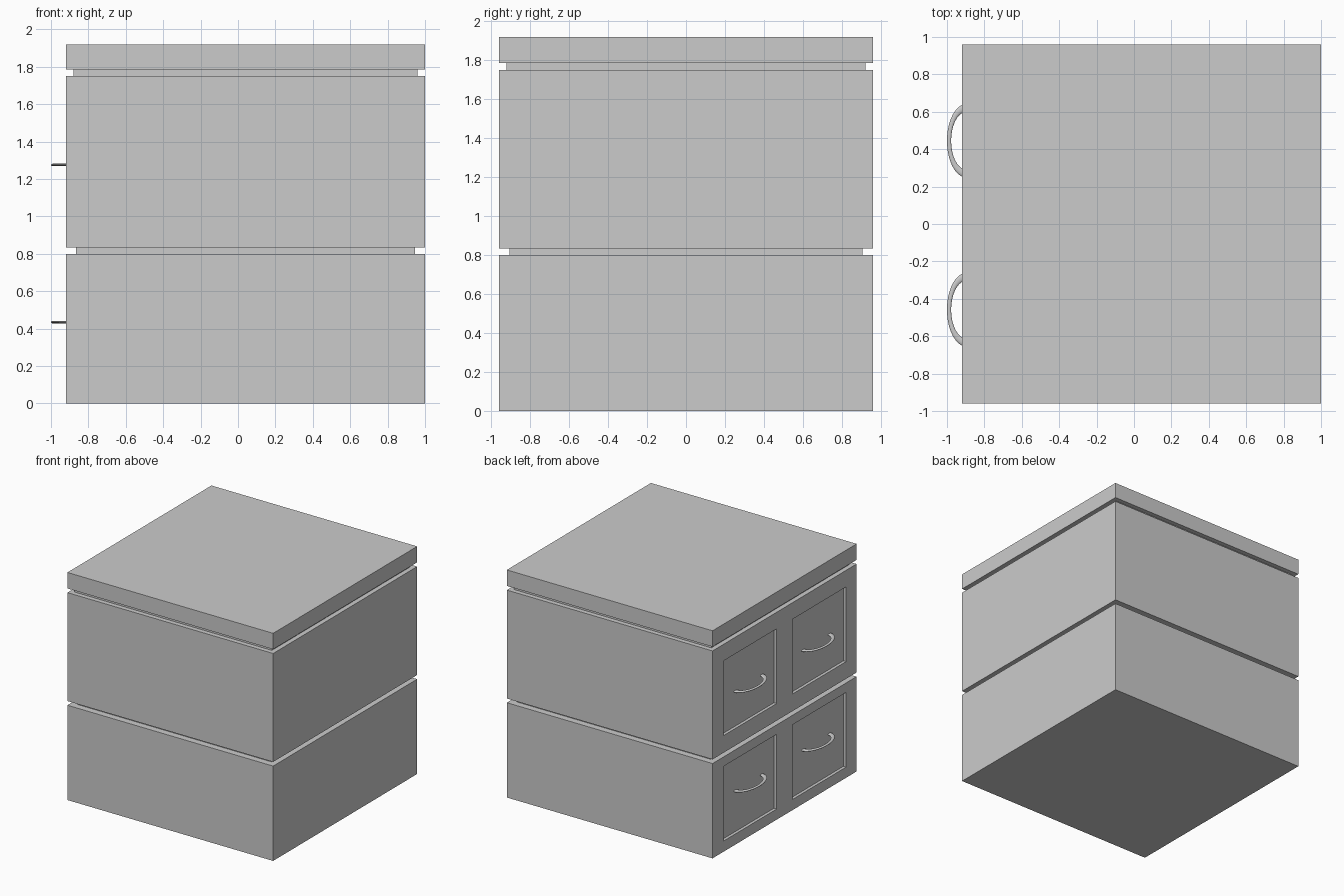
import bpy, bmesh, math
from mathutils import Vector

if "Cube" in bpy.data.objects:
    bpy.data.objects.remove(bpy.data.objects["Cube"])

FRONT = -0.92          # x of the drawer side
RECESS = 0.025         # depth of the drawer panels
PANEL_Y = [(-0.82, -0.105), (0.105, 0.815)]
HANDLE_Y = [-0.458, 0.445]


def add_object(name, bm):
    bmesh.ops.recalc_face_normals(bm, faces=bm.faces)
    mesh = bpy.data.meshes.new(name)
    bm.to_mesh(mesh)
    bm.free()
    ob = bpy.data.objects.new(name, mesh)
    bpy.context.collection.objects.link(ob)
    return ob


def box_bm(x0, x1, y0, y1, z0, z1):
    bm = bmesh.new()
    bmesh.ops.create_cube(bm, size=1)
    for v in bm.verts:
        v.co = Vector(((x0 + x1) / 2 + v.co.x * (x1 - x0),
                       (y0 + y1) / 2 + v.co.y * (y1 - y0),
                       (z0 + z1) / 2 + v.co.z * (z1 - z0)))
    return bm


def cut(bm, co, no):
    bmesh.ops.bisect_plane(bm, geom=bm.verts[:] + bm.edges[:] + bm.faces[:],
                           plane_co=co, plane_no=no)


def drawer_case(name, z0, z1, p0, p1):
    """Solid case with two sunken drawer panels on its -x side."""
    bm = box_bm(FRONT, 1.0, -0.96, 0.96, z0, z1)
    for y in PANEL_Y[0] + PANEL_Y[1]:
        cut(bm, (0, y, 0), (0, 1, 0))
    for z in (p0, p1):
        cut(bm, (0, 0, z), (0, 0, 1))
    panels = []
    for f in bm.faces:
        c = f.calc_center_median()
        if abs(c.x - FRONT) < 1e-4 and p0 < c.z < p1 and any(a < c.y < b for a, b in PANEL_Y):
            panels.append(f)
    sunk = bmesh.ops.extrude_discrete_faces(bm, faces=panels)["faces"]
    bmesh.ops.translate(bm, verts=list({v for f in sunk for v in f.verts}), vec=(RECESS, 0, 0))
    return add_object(name, bm)


def handle(name, y, z, segs=24, sides=10):
    """Flattened half ring standing out of the drawer panel."""
    bm = bmesh.new()
    rings = []
    for i in range(segs + 1):
        a = math.pi * i / segs
        ring = []
        for j in range(sides):
            b = 2 * math.pi * j / sides
            r = 0.176 + 0.021 * math.cos(b)
            ring.append(bm.verts.new((FRONT + RECESS - 0.533 * r * math.sin(a),
                                      y + r * math.cos(a),
                                      z + 0.007 * math.sin(b))))
        rings.append(ring)
    for r0, r1 in zip(rings, rings[1:]):
        for j in range(sides):
            k = (j + 1) % sides
            bm.faces.new((r0[j], r0[k], r1[k], r1[j]))
    bm.faces.new(rings[0])
    bm.faces.new(rings[-1])
    ob = add_object(name, bm)
    bpy.ops.object.select_all(action='DESELECT')
    ob.select_set(True)
    bpy.context.view_layer.objects.active = ob
    bpy.ops.object.shade_smooth_by_angle(angle=math.radians(45))


# Two stacked drawer cases
drawer_case("lower_case", 0.0, 0.80, 0.09, 0.72)
drawer_case("upper_case", 0.835, 1.75, 0.98, 1.61)

# Inset spacers and the lid
add_object("lower_spacer", box_bm(-0.865, 0.945, -0.905, 0.905, 0.80, 0.835))
add_object("upper_spacer", box_bm(-0.88, 0.96, -0.92, 0.92, 1.75, 1.785))
add_object("top_slab", box_bm(FRONT, 1.0, -0.96, 0.96, 1.785, 1.92))

# Drawer handles
for level, z in (("lower", 0.435), ("upper", 1.275)):
    for side, y in zip(("right", "left"), HANDLE_Y):
        handle(f"{level}_{side}_handle", y, z)
